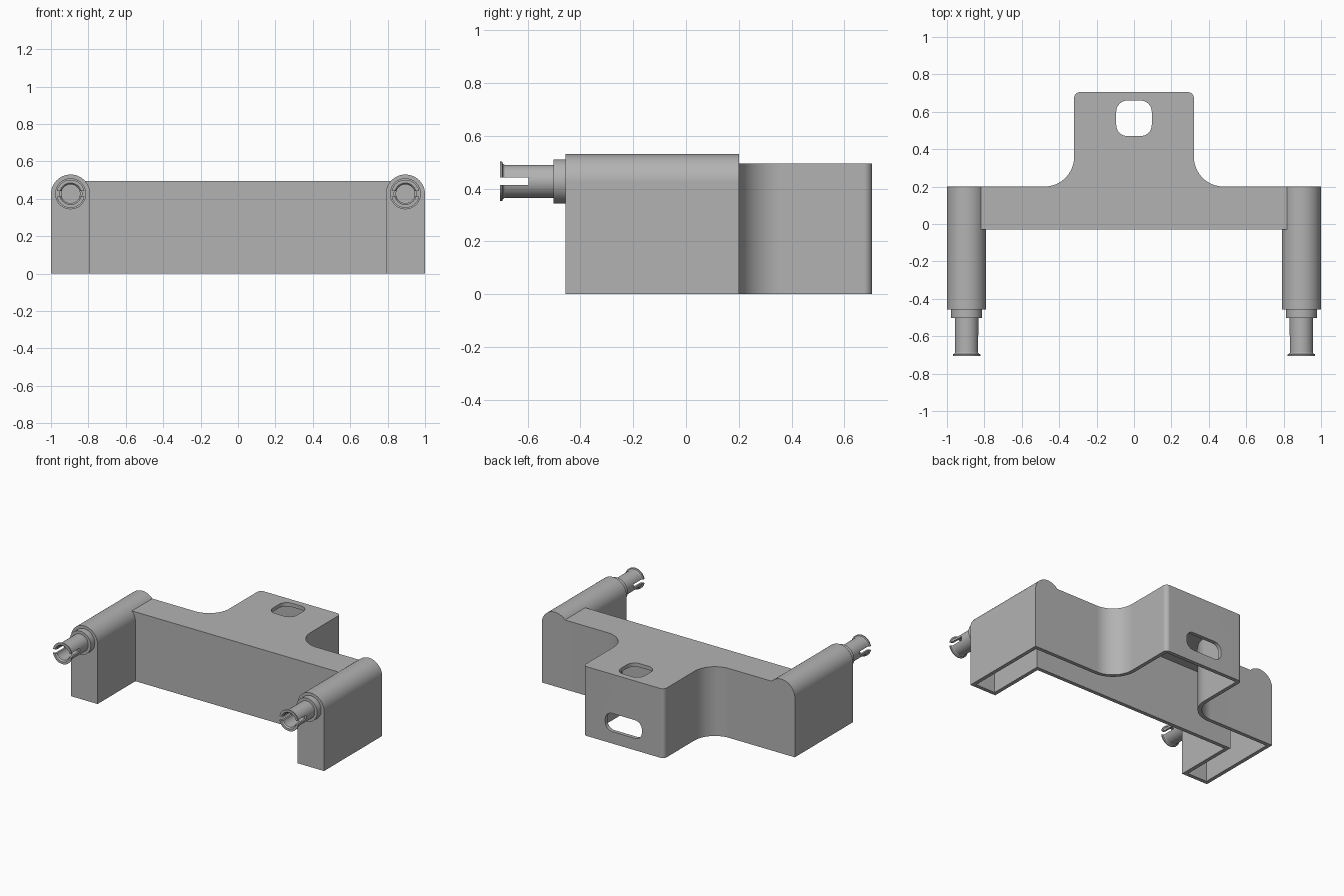
import bpy, bmesh, math
from mathutils import Matrix, Vector

if "Cube" in bpy.data.objects:
    bpy.data.objects.remove(bpy.data.objects["Cube"], do_unlink=True)

# Single grey plastic material
GREY = (0.45, 0.45, 0.45, 1.0)
mat = bpy.data.materials.new("grey plastic")
mat.use_nodes = True
mat.diffuse_color = GREY
bsdf = mat.node_tree.nodes["Principled BSDF"]
bsdf.inputs["Base Color"].default_value = GREY
bsdf.inputs["Roughness"].default_value = 0.6

WALL = 0.027          # shell thickness
TOP = 0.495           # height of the flat roof
FRONT, BACK = -0.03, 0.20
ARM_X, ARM_Z, ARM_R = 0.895, 0.425, 0.105
ARM_FRONT = -0.457


def arc(cx, cy, r, a0, a1, n=16):
    return [(cx + r * math.cos(math.radians(a0 + (a1 - a0) * i / n)),
             cy + r * math.sin(math.radians(a0 + (a1 - a0) * i / n))) for i in range(n + 1)]


def make_object(name, bm):
    bmesh.ops.recalc_face_normals(bm, faces=bm.faces)
    me = bpy.data.meshes.new(name)
    bm.to_mesh(me)
    bm.free()
    me.materials.append(mat)
    ob = bpy.data.objects.new(name, me)
    bpy.context.collection.objects.link(ob)
    return ob


def prism(name, points, lo, hi, upright=False):
    """Extrude an outline along z, or along y when upright (points are x, z)."""
    bm = bmesh.new()
    vs = [bm.verts.new((a, lo, b) if upright else (a, b, lo)) for a, b in points]
    face = bm.faces.new(vs)
    new = bmesh.ops.extrude_face_region(bm, geom=[face])["geom"]
    step = Vector((0, hi - lo, 0)) if upright else Vector((0, 0, hi - lo))
    bmesh.ops.translate(bm, vec=step, verts=[v for v in new if isinstance(v, bmesh.types.BMVert)])
    return make_object(name, bm)


def combine(ob, other, operation):
    """Apply a boolean and discard the helper."""
    m = ob.modifiers.new("cut", "BOOLEAN")
    m.object, m.operation, m.solver = other, operation, "EXACT"
    deps = bpy.context.evaluated_depsgraph_get()
    me = bpy.data.meshes.new_from_object(ob.evaluated_get(deps))
    ob.modifiers.clear()
    ob.data = me
    bpy.data.objects.remove(other, do_unlink=True)


def rounded(cx, cy, w, h, r):
    pts = []
    for sx, sy, a in ((1, 1, 0), (-1, 1, 90), (-1, -1, 180), (1, -1, 270)):
        pts += arc(cx + sx * (w / 2 - r), cy + sy * (h / 2 - r), r, a, a + 90, 8)
    return pts


def plan(side, t):
    """Symmetric plan outline: side points, fillet to the tab, tab corner."""
    half = side + arc(0.48, 0.36, 0.16 + t, 270, 180)
    half += arc(0.29, 0.675, 0.03 - t, 0, 90, 6)
    return half + [(-x, y) for x, y in reversed(half)]


def finish(ob):
    bpy.ops.object.select_all(action="DESELECT")
    ob.select_set(True)
    bpy.context.view_layer.objects.active = ob
    bpy.ops.object.shade_smooth_by_angle(angle=math.radians(30))
    wn = ob.modifiers.new("even shading", "WEIGHTED_NORMAL")
    wn.keep_sharp = True


# Cross bar with the rear tab
body = prism("bracket_body", plan([(ARM_X, FRONT), (ARM_X, BACK)], 0), 0, TOP)

# Round-topped side arms joined to the bar
for s in (-1, 1):
    outline = ([(s * ARM_X + ARM_R, 0)] + arc(s * ARM_X, ARM_Z, ARM_R, 0, 180, 32)
               + [(s * ARM_X - ARM_R, 0)])
    combine(body, prism("arm", outline, ARM_FRONT, BACK, True), "UNION")

# Hollow underside
inner = ARM_X - ARM_R + WALL
cavity = plan([(inner, FRONT + WALL), (inner, ARM_FRONT + WALL),
               (1 - WALL, ARM_FRONT + WALL), (1 - WALL, BACK - WALL)], WALL)
combine(body, prism("cavity", cavity, -0.1, TOP - WALL), "DIFFERENCE")

# Rounded opening in the tab roof and slot in its back wall
combine(body, prism("roof_opening", rounded(0, 0.565, 0.19, 0.19, 0.06), 0.4, 0.6), "DIFFERENCE")
combine(body, prism("back_slot", rounded(0, 0.15, 0.29, 0.13, 0.055), 0.6, 0.8, True), "DIFFERENCE")
finish(body)

# Split snap pins: collar, hollow shaft and flared lip (radius, y)
PROFILE = [(0, -0.44), (0.083, -0.44), (0.083, -0.502), (0.063, -0.502), (0.063, -0.688),
           (0.067, -0.694), (0.075, -0.697), (0.075, -0.705), (0.058, -0.705),
           (0.05, -0.695), (0.05, -0.53), (0, -0.53)]
for s, label in ((-1, "right"), (1, "left")):
    bm = bmesh.new()
    vs = [bm.verts.new((r, y, 0)) for r, y in PROFILE]
    edges = [bm.edges.new(p) for p in zip(vs, vs[1:])]
    bmesh.ops.spin(bm, geom=vs + edges, cent=(0, 0, 0), axis=(0, 1, 0),
                   angle=math.tau, steps=48, use_duplicate=False)
    bmesh.ops.remove_doubles(bm, verts=bm.verts, dist=1e-5)
    bmesh.ops.translate(bm, verts=bm.verts, vec=(s * ARM_X, 0, ARM_Z + 0.002))
    pin = make_object(label + "_snap_pin", bm)
    split = [(s * ARM_X + a, ARM_Z + 0.002 + b) for a, b in
             ((-0.1, -0.014), (0.1, -0.014), (0.1, 0.014), (-0.1, 0.014))]
    combine(pin, prism("pin_split", split, -0.75, -0.597, True), "DIFFERENCE")
    finish(pin)
